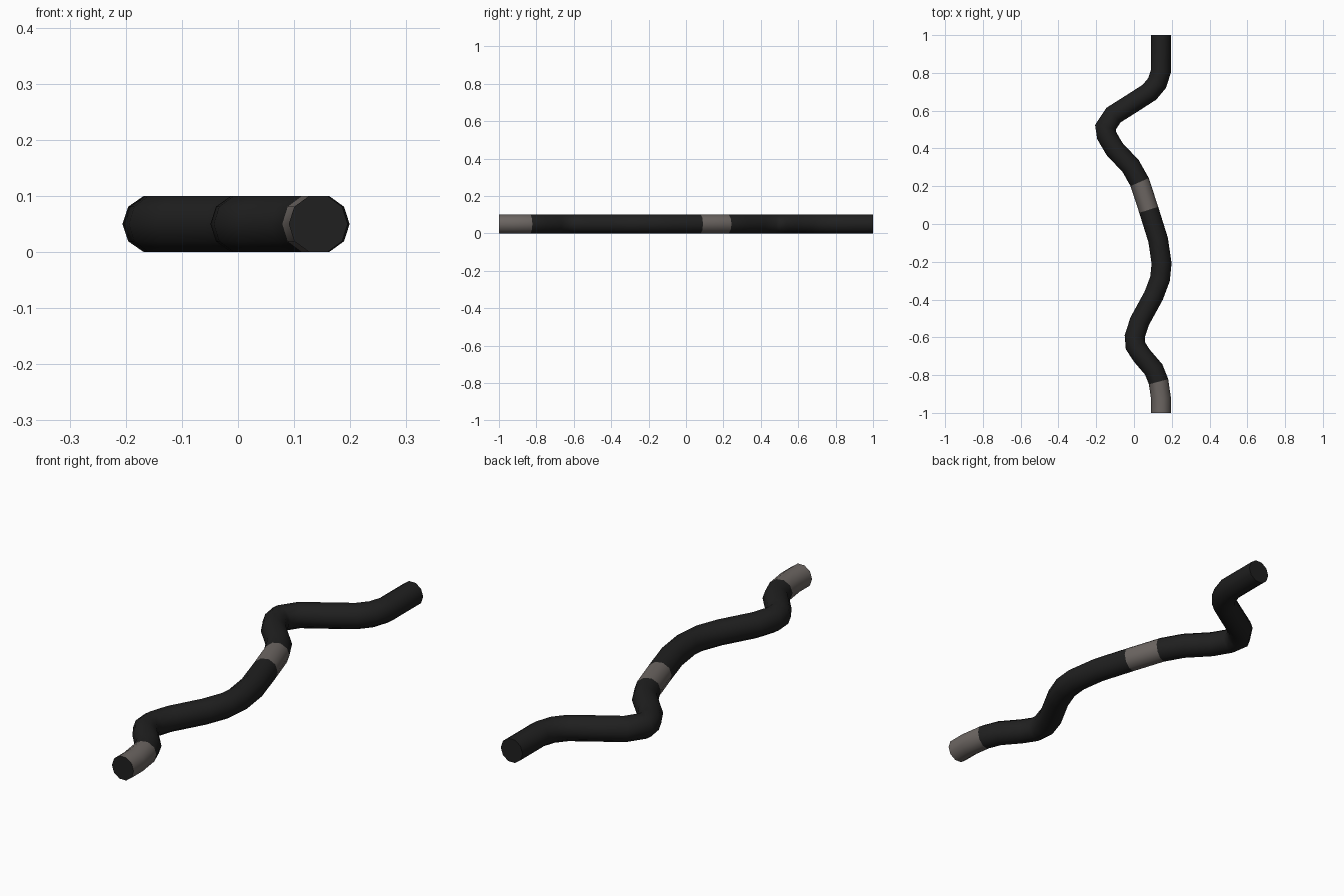
import bpy, bmesh, math
from mathutils import Vector

if "Cube" in bpy.data.objects:
    bpy.data.objects.remove(bpy.data.objects["Cube"])

SIDES = 10
RADIUS = 0.05 / math.sin(math.radians(72))   # flat top and bottom, 0.1 high


def material(name, rgb):
    m = bpy.data.materials.new(name)
    m.diffuse_color = (*rgb, 1)
    m.use_nodes = True
    m.node_tree.nodes["Principled BSDF"].inputs["Base Color"].default_value = m.diffuse_color
    return m


# Centre line of the hose on the ground, front to back
path = [(0.143, -1.0), (0.143, -0.925), (0.13, -0.835), (0.104, -0.77),
        (0.04, -0.695), (0.008, -0.645), (0.004, -0.595), (0.03, -0.515),
        (0.104, -0.38), (0.138, -0.29), (0.146, -0.21), (0.128, -0.085),
        (0.078, 0.075), (0.03, 0.222), (-0.018, 0.307), (-0.103, 0.397),
        (-0.144, 0.467), (-0.151, 0.512), (-0.108, 0.577), (-0.008, 0.64),
        (0.082, 0.698), (0.122, 0.746), (0.143, 0.81), (0.143, 1.0)]
points = [Vector(p) for p in path]

bm = bmesh.new()
rings = []
for i, p in enumerate(points):
    before = (p - points[i - 1]).normalized() if i else Vector((0, 1))
    after = (points[i + 1] - p).normalized() if i < len(points) - 1 else Vector((0, 1))
    along = (before + after).normalized()
    if i in (0, len(points) - 1):
        along = Vector((0, 1))
    side = Vector((along.y, -along.x)) / max(along.dot(after), 0.8)   # mitred joint
    ring = []
    for k in range(SIDES):
        a = 2 * math.pi * k / SIDES
        xy = p + side * (RADIUS * math.cos(a))
        ring.append(bm.verts.new((xy.x, xy.y, 0.05 + RADIUS * math.sin(a))))
    rings.append(ring)

# Hose wall, with two grey bands chosen by position along y
for i in range(len(rings) - 1):
    mid = (points[i].y + points[i + 1].y) / 2
    banded = mid < -0.835 or 0.075 < mid < 0.222
    for k in range(SIDES):
        n = (k + 1) % SIDES
        f = bm.faces.new((rings[i][k], rings[i][n], rings[i + 1][n], rings[i + 1][k]))
        f.material_index = int(banded)

# Dark end caps
bm.faces.new(rings[0])
bm.faces.new(rings[-1])
bmesh.ops.recalc_face_normals(bm, faces=bm.faces)

mesh = bpy.data.meshes.new("hose")
bm.to_mesh(mesh)
bm.free()
hose = bpy.data.objects.new("hose", mesh)
bpy.context.collection.objects.link(hose)
mesh.materials.append(material("black rubber", (0.014, 0.014, 0.014)))
mesh.materials.append(material("warm grey band", (0.15, 0.132, 0.122)))

bpy.context.view_layer.objects.active = hose
hose.select_set(True)
bpy.ops.object.shade_smooth_by_angle(angle=math.radians(50))
